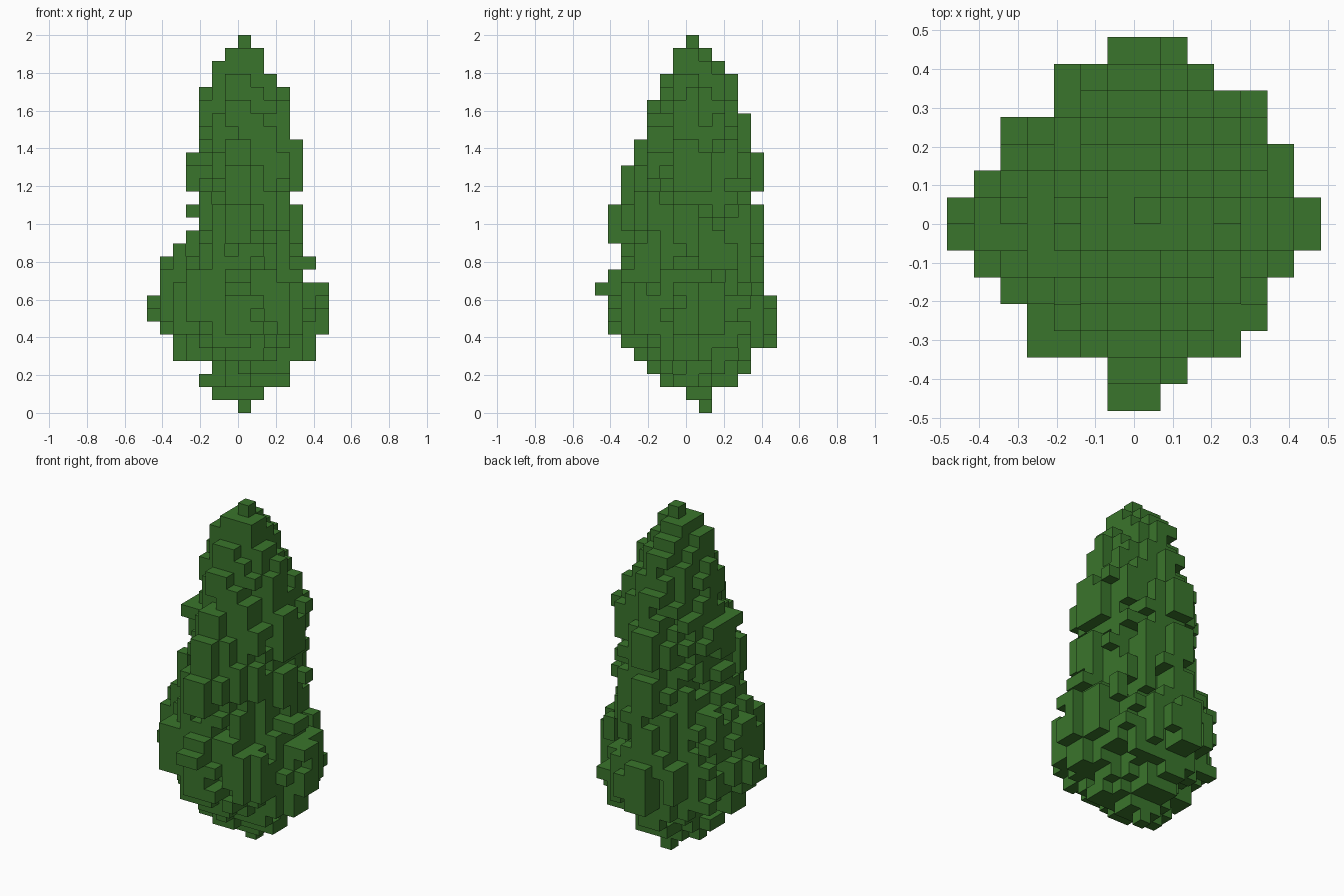
import bpy
import bmesh
import random
from mathutils import Vector

default_cube = bpy.data.objects.get("Cube")
if default_cube:
    bpy.data.objects.remove(default_cube, do_unlink=True)

random.seed(11)
LAYERS = 29
CELL = 2 / LAYERS

# Reach of the foliage per layer, in cells from the axis, bottom to top
left_reach = [1, 2, 4, 4, 6, 6, 7, 7, 7, 7, 5, 6, 5, 5, 5, 5, 4, 5, 5, 5, 5, 4, 4, 4, 4, 3, 2, 2, 1]
right_reach = [0, 2, 3, 2, 5, 5, 6, 7, 7, 6, 6, 6, 5, 4, 3, 4, 3, 4, 4, 4, 3, 3, 3, 3, 3, 2, 2, 1, 0]
back_reach = [2, 2, 4, 5, 5, 7, 7, 7, 7, 6, 6, 6, 6, 6, 6, 6, 5, 6, 6, 6, 5, 5, 5, 4, 4, 4, 3, 2, 1]
front_reach = [-1, 0, 2, 3, 4, 5, 6, 6, 6, 7, 6, 5, 5, 6, 6, 6, 5, 5, 5, 4, 4, 3, 3, 3, 2, 2, 1, 1, 0]

# Plan outline: reach to either side for each row, front to back
plan_right = [1, 1, 4, 4, 5, 6, 7, 7, 6, 5, 5, 3, 3, 1]
plan_left = [0, 3, 4, 5, 6, 7, 7, 7, 6, 6, 5, 5, 3, 2]


def in_plan(x, y):
    return -plan_right[y + 7] <= x < plan_left[y + 7]


def clamp(value, low, high):
    return max(low, min(high, value))


def smooth(reach, k):
    """Reach averaged with the layers above and below."""
    near = reach[max(k - 1, 0):k + 2]
    return sum(near) / len(near)


# Ragged rounded layers: single leaves mixed with short upright clumps
cells = set()
clump = {}
for k in range(LAYERS):
    x0, x1 = -right_reach[k], left_reach[k]
    y0, y1 = -front_reach[k], back_reach[k]
    sx0, sx1 = -smooth(right_reach, k), smooth(left_reach, k)
    sy0, sy1 = -smooth(front_reach, k), smooth(back_reach, k)
    for x in range(x0, x1):
        for y in range(y0, y1):
            u = (2 * x + 1 - sx0 - sx1) / (sx1 - sx0)
            v = (2 * y + 1 - sy0 - sy1) / (sy1 - sy0)
            phase = (k + 3 * x + 5 * y) // 3
            column = clump.setdefault((x, y, phase), random.random())
            ragged = 0.5 * column + 0.5 * random.random()
            if in_plan(x, y) and (u * u + v * v) ** 0.5 < 0.65 + 0.46 * ragged:
                cells.add((x, y, k))

    # Sprigs that reach the outline on all four sides
    for offset in random.sample((-1, 0, 0), 2):
        cx = clamp(offset, x0, x1 - 1)
        cy = clamp(offset, y0, y1 - 1)
        for depth in range(2):
            for x, y in ((x0 + depth, cy), (x1 - 1 - depth, cy),
                         (cx, y0 + depth), (cx, y1 - 1 - depth)):
                if x0 <= x < x1 and y0 <= y < y1:
                    cells.add((x, y, k))

STEPS = [Vector(s) for s in ((1, 0, 0), (-1, 0, 0), (0, 1, 0),
                             (0, -1, 0), (0, 0, 1), (0, 0, -1))]


def neighbour(cell, step):
    return tuple(int(a + b) for a, b in zip(cell, step))


# Drop loose cells
cells = {c for c in cells if any(neighbour(c, s) in cells for s in STEPS)}

# Fill enclosed pockets
for k in range(LAYERS):
    for x in range(-7, 7):
        for y in range(-7, 7):
            if sum(neighbour((x, y, k), s) in cells for s in STEPS) == 6:
                cells.add((x, y, k))

# Outer skin of the blocks
bm = bmesh.new()
for cell in sorted(cells):
    centre = Vector(cell) + Vector((0.5, 0.5, 0.5))
    for step in STEPS:
        if neighbour(cell, step) in cells:
            continue
        side = Vector((step.y, step.z, step.x))
        up = step.cross(side)
        corners = (-side - up, side - up, side + up, up - side)
        bm.faces.new([bm.verts.new((centre + (step + c) / 2) * CELL) for c in corners])
bmesh.ops.remove_doubles(bm, verts=bm.verts, dist=CELL / 100)
mesh = bpy.data.meshes.new("foliage")
bm.to_mesh(mesh)
bm.free()

# Leaf colour
leaf = bpy.data.materials.new("leaf_green")
leaf.use_nodes = True
colour = (0.042, 0.178, 0.025, 1)
leaf.diffuse_color = colour
leaf.node_tree.nodes["Principled BSDF"].inputs["Base Color"].default_value = colour
mesh.materials.append(leaf)

foliage = bpy.data.objects.new("foliage", mesh)
bpy.context.collection.objects.link(foliage)
